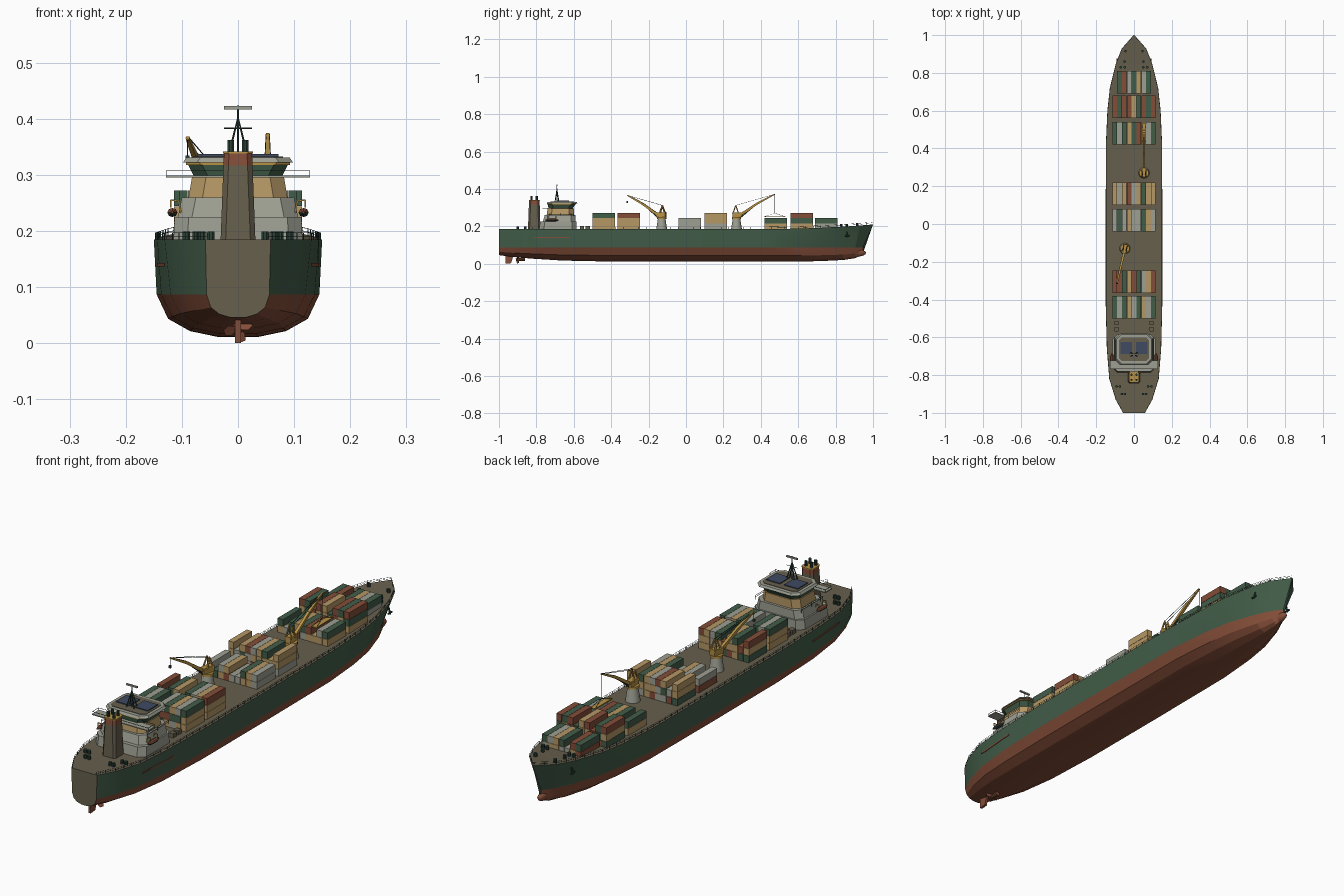
import bpy, bmesh, math, random
from mathutils import Vector

random.seed(4)
cube = bpy.data.objects.get("Cube")
if cube:
    bpy.data.objects.remove(cube)


def material(name, rgb):
    m = bpy.data.materials.new(name)
    m.use_nodes = True
    m.diffuse_color = (*rgb, 1)
    m.node_tree.nodes["Principled BSDF"].inputs["Base Color"].default_value = (*rgb, 1)
    return m


GREEN = material("hull green", (.055, .11, .066))
RED = material("oxide red", (.23, .075, .04))
DECK = material("deck brown", (.135, .115, .075))
GREY = material("pale grey", (.34, .35, .29))
TAN = material("warm tan", (.46, .31, .13))
YELLOW = material("crane yellow", (.48, .29, .06))
BLUE = material("panel blue", (.05, .07, .12))
DARK = material("dark green", (.025, .055, .04))


def finish(name, bm, *mats):
    bmesh.ops.recalc_face_normals(bm, faces=bm.faces)
    me = bpy.data.meshes.new(name)
    bm.to_mesh(me)
    bm.free()
    ob = bpy.data.objects.new(name, me)
    bpy.context.collection.objects.link(ob)
    for m in mats:
        me.materials.append(m)
    return ob


def smooth(ob, angle):
    bpy.ops.object.select_all(action='DESELECT')
    ob.select_set(True)
    bpy.context.view_layer.objects.active = ob
    bpy.ops.object.shade_smooth_by_angle(angle=math.radians(angle))


def add_box(bm, c, s, mat=0):
    vs = bmesh.ops.create_cube(bm, size=1)["verts"]
    for v in vs:
        v.co = Vector(c) + Vector([a * b for a, b in zip(v.co, s)])
    for f in {f for v in vs for f in v.link_faces}:
        f.material_index = mat


def boxes(name, mat, size, centres):
    bm = bmesh.new()
    for c in centres:
        add_box(bm, c, size)
    return finish(name, bm, mat)


def loft(bm, rings, cap=True):
    rows = [[bm.verts.new(p) for p in r] for r in rings]
    n = len(rows[0])
    faces = [[bm.faces.new((a[i], a[(i + 1) % n], b[(i + 1) % n], b[i])) for i in range(n)]
             for a, b in zip(rows, rows[1:])]
    caps = [bm.faces.new(r) for r in (rows[0], rows[-1])] if cap else []
    return faces, caps


def rods(name, mat, segs, sides=6):
    # each segment: start, end, start radius, end radius
    bm = bmesh.new()
    for a, b, r1, r2 in segs:
        a, b = Vector(a), Vector(b)
        q = (b - a).to_track_quat('Z', 'Y')
        t = [math.tau * (i + .5) / sides for i in range(sides)]
        loft(bm, [[p + q @ Vector((r * math.cos(k), r * math.sin(k), 0)) for k in t]
                  for p, r in ((a, r1), (b, r2))])
    return finish(name, bm, mat)


def octagon(w, y0, y1, z, c):
    return [(x, y, z) for x, y in ((w - c, y0), (w, y0 + c), (w, y1 - c), (w - c, y1),
            (c - w, y1), (-w, y1 - c), (-w, y0 + c), (c - w, y0))]


def tier(name, mat, lower, upper, c=.025):
    bm = bmesh.new()
    loft(bm, [octagon(*lower, c), octagon(*upper, c)])
    return finish(name, bm, mat)


# Hull: y, deck half width, waterline half width, keel height, stem rake
STATIONS = [(-1, .058, .056, .046, 0), (-.93, .097, .088, .037, 0), (-.82, .131, .12, .027, 0),
            (-.66, .144, .137, .017, 0), (-.42, .15, .145, .012, 0), (0, .15, .145, .011, 0),
            (.42, .149, .143, .012, 0), (.6, .141, .126, .012, 0), (.72, .128, .104, .014, 0),
            (.85, .096, .062, .02, .01), (.93, .064, .03, .03, .025), (1, .002, .002, .048, .055)]
WL = .087


def deck_z(y):
    return .185 + .025 * (max(0, y - .4) / .6) ** 2


rings = []
for y, w, wl, k, rake in STATIONS:
    side = [(w, y, deck_z(y)), (wl, y - rake, WL)]
    side += [(wl * f, y - rake, k + (WL - k) * g) for f, g in ((.86, .43), (.59, .14), (.24, 0))]
    rings.append(side + [(-x, yy, z) for x, yy, z in reversed(side)])
bm = bmesh.new()
faces, caps = loft(bm, rings)
for strip in faces:
    for i, f in enumerate(strip):
        f.material_index = 2 if i == 9 else 0 if i in (0, 8) else 1
caps[0].material_index = 2
smooth(finish("hull", bm, GREEN, RED, DECK), 12)

bm = bmesh.new()
bmesh.ops.create_uvsphere(bm, u_segments=12, v_segments=8, radius=1)
for v in bm.verts:
    v.co = (v.co.x * .016, v.co.y * .05 + .913, v.co.z * .02 + .058)
smooth(finish("bulbous_bow", bm, RED), 60)

# Hull side stripes and anchors
for s, side in ((1, "left"), (-1, "right")):
    bm = bmesh.new()
    loft(bm, [[(s * x, y, z) for x, z in ((.13, .137), (w, .137), (w, .143), (.13, .143))]
              for y, w in ((-.81, .131), (-.66, .143), (-.62, .1445))])
    finish(side + "_stripe", bm, RED)
    rods(side + "_anchor", DARK, [((s * .082, .862, .172), (s * .09, .862, .145), .004, .004),
                                  ((s * .088, .85, .15), (s * .088, .875, .15), .004, .004)])

# Rudder and propeller
bm = bmesh.new()
loft(bm, [[(x, y, z) for y, z in ((-.965, 0), (-.935, .003), (-.92, .055), (-.965, .055))]
          for x in (-.005, .005)])
finish("rudder", bm, RED)
rods("propeller_shaft", RED, [((0, -.86, .025), (0, -.91, .022), .01, .006)], 10)
bm = bmesh.new()
for k in range(4):
    a = math.tau * k / 4 + .3
    u, t = Vector((math.cos(a), 0, math.sin(a))), Vector((-math.sin(a), .7, math.cos(a)))
    hub = Vector((0, -.9, .027))
    blade = [hub + u * r + t * q for r, q in ((0, -.003), (.016, -.009), (.026, -.004),
                                              (.025, .006), (.014, .009), (0, .003))]
    loft(bm, [blade, [p + Vector((0, .002, 0)) for p in blade]])
finish("propeller", bm, RED)

# Deck edge rails
rail = []
for s in (1, -1):
    pts = [Vector((s * max(w - .003, 0), y - .003 * (y == 1), deck_z(y))) for y, w, *_ in STATIONS]
    for a, b in zip(pts, pts[1:]):
        n = max(1, round((b - a).length / .04))
        for h in (.006, .012):
            rail.append((a + Vector((0, 0, h)), b + Vector((0, 0, h)), .0006, .0006))
        for i in range(n):
            p = a.lerp(b, i / n)
            rail.append((p, p + Vector((0, 0, .012)), .001, .001))
rods("deck_rails", DARK, rail, 4)

# Bollards and deck lockers
boll = [(s * x, y, deck_z(y)) for s in (1, -1)
        for x, y in ((.048, -.9), (.064, -.9), (.075, -.86), (.092, -.86),
                     (.045, .915), (.05, .86), (.05, .83), (.07, .83))]
rods("bollards", DARK, [(p, Vector(p) + Vector((0, 0, .014)), .007, .007) for p in boll], 8)
boxes("deck_lockers", DECK, (.022, .022, .018),
      [(s * .092, y, .193) for s in (1, -1) for y in (-.525, -.557)])

# Containers: middle y, stack limit, top colours from right to left
PALETTE = "RGTW"
W, H, L = .0255, .029, .12
ROWS = [(.75, 2, "GRWGTWG"), (.62, 3, "RGRRTGRGR"), (.48, 2, "GWGTGRTWG"), (.16, 3, "TWTRWTGTT"),
        (.02, 2, "WGWTWWGTW"), (-.305, 3, "RRGTRGWTR"), (-.44, 3, "GWGTWGTWG")]
for n, (y, limit, tops) in enumerate(ROWS):
    bm = bmesh.new()
    for i, top in enumerate(tops):
        x = (i - (len(tops) - 1) / 2) * W
        high = limit if i in (0, len(tops) - 1) else random.choice((limit, limit, limit - 1))
        for k in range(high):
            colour = top if k == high - 1 else random.choice("TRTWG")
            add_box(bm, (x, y, .186 + H * (k + .5)), (W - .001, L, H - .001), PALETTE.index(colour))
    finish(f"container_row_{n + 1}", bm, RED, GREEN, TAN, GREY)

# Accommodation block and bridge
tier("lower_house", GREY, (.115, -.785, -.585, .184), (.113, -.78, -.585, .225))
tier("middle_house", GREY, (.107, -.765, -.59, .225), (.1, -.755, -.59, .26))
tier("upper_house", TAN, (.088, -.745, -.6, .26), (.082, -.74, -.6, .296))
tier("bridge", GREEN, (.078, -.735, -.605, .296), (.09, -.74, -.59, .32))
tier("bridge_trim", YELLOW, (.093, -.742, -.587, .318), (.093, -.742, -.587, .322))
tier("roof", GREY, (.098, -.745, -.58, .322), (.092, -.74, -.585, .331))
tier("roof_deck", DECK, (.08, -.725, -.6, .331), (.08, -.725, -.6, .333), .015)
boxes("roof_panels", BLUE, (.062, .065, .004), [(s * .041, -.657, .335) for s in (1, -1)])
boxes("bridge_wings", GREY, (.256, .045, .004), [(0, -.745, .297)])
wing = [(s * .127, y) for s in (1, -1) for y in (-.765, -.725)]
rods("wing_rails", DARK, [((x, y, .297), (x, y, .309), .0008, .0008) for x, y in wing] +
     [((-.127, y, .308), (.127, y, .308), .0008, .0008) for y in (-.765, -.725)] +
     [((s * .127, -.765, .308), (s * .127, -.725, .308), .0008, .0008) for s in (1, -1)], 4)
rods("house_rails", DARK, [((s * .104, -.74, z), (s * .104, -.6, z), .0008, .0008)
                           for s in (1, -1) for z in (.265, .271)] +
     [((s * .104, y, .255), (s * .104, y, .271), .0008, .0008)
      for s in (1, -1) for y in (-.74, -.67, -.6)], 4)

# Lifeboats with davits
for s, side in ((1, "left"), (-1, "right")):
    x = s * .117
    bm = bmesh.new()
    loft(bm, [[(x + r * math.cos(a), y, .233 + r * .9 * math.sin(a))
               for a in [math.tau * i / 8 for i in range(8)]]
              for y, r in ((-.752, .002), (-.735, .009), (-.7, .009), (-.683, .002))])
    for f in bm.faces:
        f.material_index = int(f.calc_center_median().z < .233)
    finish(side + "_lifeboat", bm, RED, DARK)
    davit = []
    for y in (-.74, -.695):
        path = [(s * .1, y, .225), (s * .106, y, .254), (s * .12, y, .255), (s * .12, y, .242)]
        davit += [(a, b, .002, .002) for a, b in zip(path, path[1:])]
    rods(side + "_davits", YELLOW, davit, 4)

# Funnel
tier("funnel", DECK, (.031, -.845, -.78, .184), (.026, -.84, -.782, .317), .009)
tier("funnel_band", RED, (.026, -.84, -.782, .317), (.025, -.838, -.783, .338), .009)
tier("funnel_rim", YELLOW, (.027, -.84, -.781, .338), (.027, -.84, -.781, .342), .009)
rods("exhaust_pipes", DARK, [((x, y, .34), (x, y, .362), .006, .006)
                             for x in (-.013, .013) for y in (-.825, -.798)], 8)

# Radar mast
rods("mast", DARK, [((s * .017, y, .333), (0, -.69, .402), .0025, .0015)
                    for s in (1, -1) for y in (-.7, -.68)] +
     [((0, -.69, .333), (0, -.69, .425), .002, .0015),
      ((-.025, -.69, .383), (.025, -.69, .383), .0012, .0012)])
boxes("radar_scanner", GREY, (.05, .007, .006), [(0, -.69, .42)])


# Deck cranes
def crane(name, x, y, tip, hook_z):
    base, tip = Vector((x, y, 0)), Vector(tip)
    d = Vector((tip.x - x, tip.y - y, 0)).normalized()
    side = Vector((-d.y, d.x, 0))

    def at(along, z, across=0):
        return base + d * along + side * across + Vector((0, 0, z))

    smooth(rods(name + "_pedestal", GREY, [(at(0, .184), at(0, .242), .029, .02)], 14), 40)
    rods(name + "_turntable", YELLOW, [(at(0, .24), at(0, .25), .025, .025)], 14)
    rods(name + "_house", YELLOW, [(at(-.022, .262), at(.028, .262), .019, .016)], 4)
    top = at(-.004, .312)
    rods(name + "_frame", YELLOW, [(at(a, .265, s * .012), top + side * s * .007, .004, .003)
                                   for a in (-.02, .012) for s in (1, -1)], 4)
    foot = at(.025, .265)
    knee = foot.lerp(tip, .5) + Vector((0, 0, .006))
    rods(name + "_boom", YELLOW, [(foot, knee, .009, .008), (knee, tip, .008, .004)], 4)
    rods(name + "_luffing_ram", DARK, [(at(.024, .25), foot.lerp(tip, .35), .0035, .0025)])
    rods(name + "_cables", DARK, [(top + side * s, tip + side * s * .5, .001, .001)
                                  for s in (-.006, .006)] +
         [(tip, (tip.x, tip.y, hook_z), .001, .001)], 4)
    return Vector((tip.x, tip.y, hook_z))


hook = crane("aft_crane", -.048, -.13, (-.09, -.313, .366), .33)
boxes("aft_hook", DARK, (.008, .008, .01), [hook])
hook = crane("forward_crane", .053, .27, (.053, .475, .372), .27)
ends = [hook + Vector((a, b, -.018)) for a in (-.01, .01) for b in (-.055, .055)]
rods("spreader_slings", DARK, [(hook, e, .001, .001) for e in ends], 4)
boxes("spreader", YELLOW, (.022, .114, .004), [hook - Vector((0, 0, .019))])
